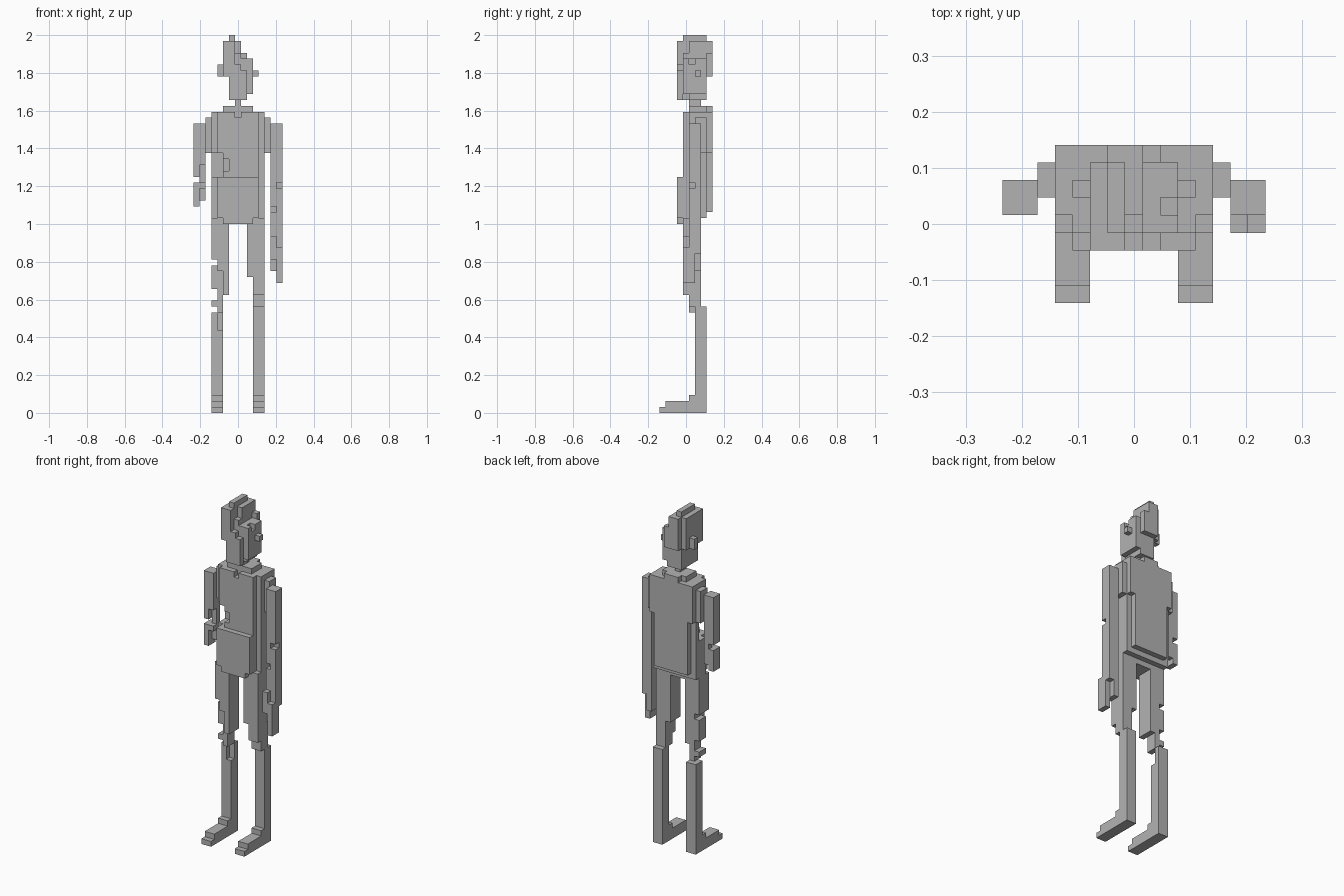
import bpy
import bmesh
from mathutils import Vector

if "Cube" in bpy.data.objects:
    bpy.data.objects.remove(bpy.data.objects["Cube"], do_unlink=True)

UNIT = 2 / 64                      # edge length of one block
CENTRE = Vector((7.5, 4.5, 0))     # middle of the block grid

grey = bpy.data.materials.new("plain_grey")
grey.use_nodes = True
grey.diffuse_color = (0.45, 0.45, 0.45, 1)
grey.node_tree.nodes["Principled BSDF"].inputs["Base Color"].default_value = grey.diffuse_color

AXES = [Vector((1, 0, 0)), Vector((0, 1, 0)), Vector((0, 0, 1))]


def box(x, y, z):
    """Set of grid blocks inside three half-open ranges."""
    return {(i, j, k) for i in range(*x) for j in range(*y) for k in range(*z)}


def mirror(blocks):
    """Copy of the blocks on the other side of the body."""
    return {(14 - i, j, k) for i, j, k in blocks}


def build(name, blocks):
    """Make the outer skin of a set of blocks and merge its flat faces."""
    bm = bmesh.new()
    for block in blocks:
        for axis in range(3):
            for side in (0, 1):
                neighbour = list(block)
                neighbour[axis] += 2 * side - 1
                if tuple(neighbour) in blocks:
                    continue
                u, v = AXES[(axis + 1) % 3], AXES[(axis + 2) % 3]
                start = Vector(block) + AXES[axis] * side - CENTRE
                corners = [start, start + u, start + u + v, start + v]
                if not side:
                    corners.reverse()
                bm.faces.new([bm.verts.new(corner * UNIT) for corner in corners])
    bmesh.ops.remove_doubles(bm, verts=bm.verts[:], dist=UNIT / 100)
    bmesh.ops.dissolve_limit(bm, angle_limit=UNIT, verts=bm.verts[:], edges=bm.edges[:])
    mesh = bpy.data.meshes.new(name)
    bm.to_mesh(mesh)
    bm.free()
    mesh.materials.append(grey)
    part = bpy.data.objects.new(name, mesh)
    bpy.context.scene.collection.objects.link(part)
    return part


# Head: tall on the right, broken away over the left brow
head = box(x=(5, 8), y=(3, 8), z=(57, 63))
head |= box(x=(6, 9), y=(3, 8), z=(53, 57))
head |= box(x=(8, 10), y=(4, 8), z=(54, 60))
head |= box(x=(8, 9), y=(3, 8), z=(55, 58))
head -= box(x=(7, 8), y=(3, 5), z=(61, 63))
head -= box(x=(7, 8), y=(3, 4), z=(59, 61))
head -= box(x=(9, 10), y=(5, 6), z=(59, 60))
head -= box(x=(8, 9), y=(4, 5), z=(53, 55))
crest = box(x=(6, 7), y=(4, 8), z=(63, 64))
back_of_head = box(x=(6, 9), y=(8, 9), z=(57, 61)) | box(x=(6, 8), y=(8, 9), z=(61, 63))
right_ear = box(x=(4, 5), y=(6, 7), z=(57, 59))
left_ear = box(x=(10, 11), y=(6, 7), z=(57, 58))
build("head", head | crest | back_of_head | right_ear | left_ear)

# Neck and collar
neck = box(x=(7, 8), y=(5, 7), z=(52, 53))
collar = box(x=(5, 10), y=(5, 8), z=(51, 52)) | box(x=(6, 9), y=(8, 9), z=(51, 52))
build("neck", neck | collar)

# Torso with side strips, shoulders, back plate and belly plate
torso = box(x=(4, 11), y=(4, 8), z=(33, 51))
torso -= box(x=(7, 8), y=(4, 5), z=(50, 51))
side_strip = box(x=(3, 4), y=(5, 8), z=(33, 51))
shoulder = box(x=(2, 3), y=(6, 8), z=(44, 50))
torso |= side_strip | mirror(side_strip) | shoulder | mirror(shoulder)
torso |= box(x=(3, 12), y=(8, 9), z=(44, 51))
torso |= box(x=(4, 11), y=(8, 9), z=(34, 44))
torso |= box(x=(4, 11), y=(3, 4), z=(33, 40))
torso |= box(x=(5, 10), y=(3, 7), z=(32, 33))
# Ragged wound in the right flank
torso -= box(x=(3, 5), y=(4, 7), z=(40, 44))
torso -= box(x=(5, 6), y=(4, 6), z=(41, 43))
build("torso", torso)

# Right arm, eaten away at the wrist
upper_arm = box(x=(0, 2), y=(5, 7), z=(40, 49)) - box(x=(1, 2), y=(5, 6), z=(40, 42))
wrist = box(x=(1, 2), y=(6, 7), z=(39, 40))
hand = box(x=(0, 2), y=(5, 7), z=(36, 39)) | box(x=(0, 1), y=(5, 7), z=(35, 36))
hand -= box(x=(1, 2), y=(5, 6), z=(36, 38))
build("right_arm", upper_arm | wrist | hand)

# Left arm, complete with chipped spots
arm = box(x=(13, 15), y=(5, 7), z=(24, 49))
hand = box(x=(13, 15), y=(4, 6), z=(24, 30)) | box(x=(14, 15), y=(4, 6), z=(22, 24))
arm -= box(x=(14, 15), y=(5, 6), z=(38, 39))
arm -= box(x=(13, 14), y=(5, 6), z=(34, 35))
arm -= box(x=(14, 15), y=(6, 7), z=(24, 27))
hand -= box(x=(14, 15), y=(4, 5), z=(28, 30))
hand -= box(x=(13, 14), y=(4, 5), z=(24, 26))
build("left_arm", arm | hand)

# Feet and lower legs share one shape
foot = box(x=(3, 5), y=(0, 8), z=(0, 1)) | box(x=(3, 5), y=(1, 8), z=(1, 2))
foot |= box(x=(3, 5), y=(5, 8), z=(2, 3))
shin = box(x=(3, 5), y=(6, 8), z=(2, 18))

# Left leg, complete
thigh = box(x=(9, 12), y=(4, 7), z=(23, 33)) | box(x=(10, 12), y=(4, 7), z=(20, 23))
knee = box(x=(10, 12), y=(5, 7), z=(18, 20))
build("left_leg", mirror(foot | shin) | thigh | knee)

# Right leg, worn thin at the knee
thigh = box(x=(3, 6), y=(4, 7), z=(26, 33)) | box(x=(5, 6), y=(4, 7), z=(20, 26))
thigh |= box(x=(4, 5), y=(4, 7), z=(21, 26)) | box(x=(3, 4), y=(5, 7), z=(21, 25))
thigh -= box(x=(4, 5), y=(4, 5), z=(21, 24))
knee = box(x=(4, 5), y=(5, 7), z=(17, 21)) | box(x=(3, 4), y=(5, 7), z=(18, 19))
shin -= box(x=(4, 5), y=(6, 8), z=(14, 18))
shin -= box(x=(3, 4), y=(6, 8), z=(17, 18))
shin |= box(x=(4, 5), y=(7, 8), z=(14, 17))
build("right_leg", thigh | knee | shin | foot)
